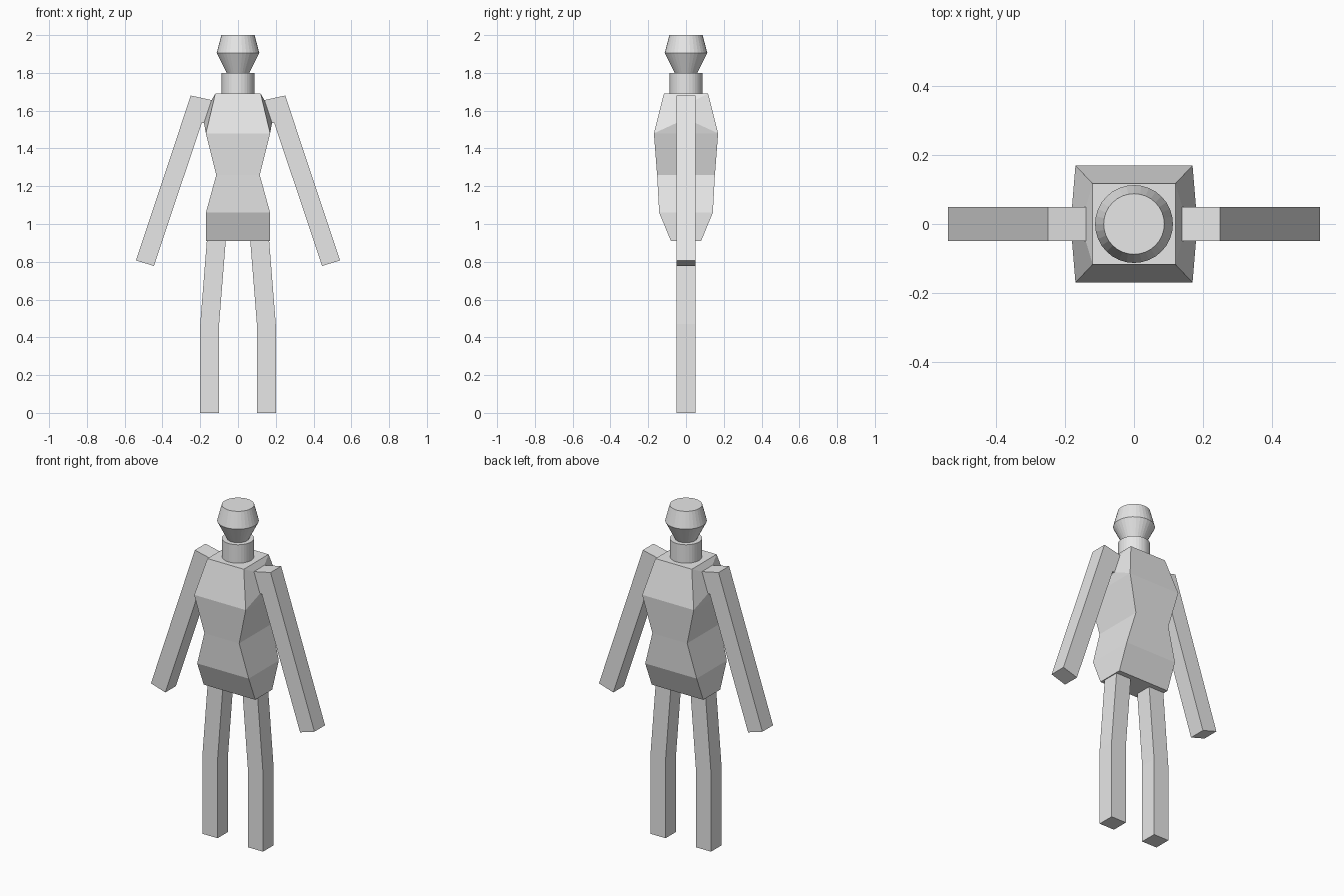
import bpy, bmesh, math

if "Cube" in bpy.data.objects:
    bpy.data.objects.remove(bpy.data.objects["Cube"])

grey = bpy.data.materials.new("light grey")
grey.diffuse_color = (0.8, 0.8, 0.8, 1)
grey.use_nodes = True
grey.node_tree.nodes["Principled BSDF"].inputs["Base Color"].default_value = grey.diffuse_color


def make_object(name, bm):
    bmesh.ops.recalc_face_normals(bm, faces=bm.faces)
    mesh = bpy.data.meshes.new(name)
    bm.to_mesh(mesh)
    bm.free()
    mesh.materials.append(grey)
    obj = bpy.data.objects.new(name, mesh)
    bpy.context.collection.objects.link(obj)
    return obj


def bridge(bm, a, b):
    n = len(a)
    for i in range(n):
        bm.faces.new((a[i], a[(i + 1) % n], b[(i + 1) % n], b[i]))


def loft(name, rings):
    """Closed skin through a stack of point rings."""
    bm = bmesh.new()
    loops = [[bm.verts.new(p) for p in ring] for ring in rings]
    for a, b in zip(loops, loops[1:]):
        bridge(bm, a, b)
    bm.faces.new(loops[0])
    bm.faces.new(loops[-1])
    return make_object(name, bm)


def rect(z, hx, hy, cx=0):
    return [(cx + sx * hx, sy * hy, z)
            for sx, sy in ((-1, -1), (1, -1), (1, 1), (-1, 1))]


def circle(z, r, n=32):
    return [(r * math.cos(2 * math.pi * i / n),
             r * math.sin(2 * math.pi * i / n), z) for i in range(n)]


# Torso: hips, waist, chest and shoulders
loft("torso", [rect(0.91, 0.17, 0.08), rect(1.06, 0.17, 0.142),
               rect(1.26, 0.115, 0.153), rect(1.48, 0.17, 0.17),
               rect(1.69, 0.12, 0.117)])

# Neck and head
loft("neck", [circle(1.69, 0.087), circle(1.80, 0.087)])
loft("head", [circle(1.80, 0.06), circle(1.905, 0.113), circle(2.0, 0.088)])

# Arm outline seen from the front: shoulder top, hand, armpit
ARM = [(0.14, 1.656), (0.25, 1.68), (0.54, 0.807), (0.445, 0.778),
       (0.192, 1.535), (0.18, 1.535)]
H = 0.05

for side, s in (("left", -1), ("right", 1)):
    # Leg with a bend at the knee
    loft(side + "_leg", [rect(0, 0.05, H, s * 0.15), rect(0.47, 0.05, H, s * 0.15),
                         rect(0.91, 0.05, H, s * 0.115)])

    # Arm, left open where it meets the shoulder socket
    bm = bmesh.new()
    front = [bm.verts.new((s * x, -H, z)) for x, z in ARM]
    back = [bm.verts.new((s * x, H, z)) for x, z in ARM]
    bm.faces.new(front)
    bm.faces.new(back)
    for i in range(len(ARM) - 1):
        bm.faces.new((front[i], front[i + 1], back[i + 1], back[i]))
    # Socket flaring from the chest side to the arm root
    chest = [bm.verts.new((s * x, y, z)) for x, y, z in
             ((0.12, -0.117, 1.69), (0.12, 0.117, 1.69),
              (0.17, 0.17, 1.48), (0.17, -0.17, 1.48))]
    bridge(bm, chest, [front[0], back[0], back[-1], front[-1]])
    make_object(side + "_arm", bm)
